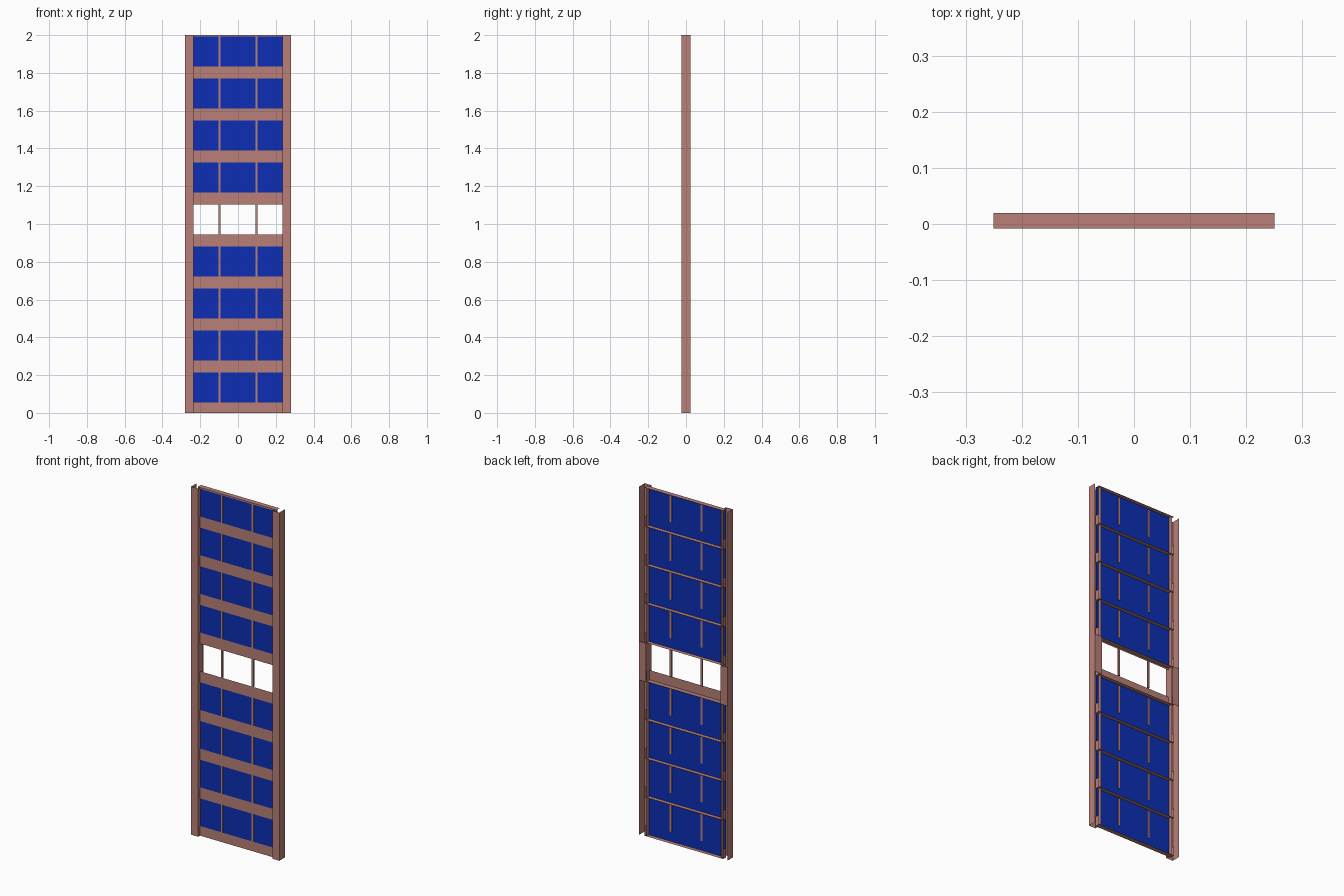
import bpy, bmesh

if "Cube" in bpy.data.objects:
    bpy.data.objects.remove(bpy.data.objects["Cube"])

H = 2.0 / 9            # height of one module
PLINTH = 0.0556        # solid strip at the bottom of each module
LIP = 0.008            # thin strip at the top
Y0, Y1 = -0.008, 0.02  # front and back of the shelf rails
W = 0.25               # half width of the infill
XO, XI, D = 0.28, 0.236, 0.025  # post outer, inner and half depth


def material(name, rgb):
    m = bpy.data.materials.new(name)
    m.diffuse_color = (*rgb, 1)
    m.use_nodes = True
    m.node_tree.nodes["Principled BSDF"].inputs["Base Color"].default_value = m.diffuse_color
    return m


BROWN = material("painted_steel", (0.48, 0.215, 0.185))
BLUE = material("blue_panel", (0.004, 0.028, 0.46))


def sheet(bm, x, y, z):
    """Flat rectangle; the axis given with equal ends is its normal."""
    if x[0] == x[1]:
        p = [(x[0], a, b) for a, b in ((y[0], z[0]), (y[1], z[0]), (y[1], z[1]), (y[0], z[1]))]
    elif y[0] == y[1]:
        p = [(a, y[0], b) for a, b in ((x[0], z[0]), (x[1], z[0]), (x[1], z[1]), (x[0], z[1]))]
    else:
        p = [(a, b, z[0]) for a, b in ((x[0], y[0]), (x[1], y[0]), (x[1], y[1]), (x[0], y[1]))]
    bm.faces.new([bm.verts.new(c) for c in p])


def box(bm, x, y, z):
    for v in x:
        sheet(bm, (v, v), y, z)
    for v in y:
        sheet(bm, x, (v, v), z)
    for v in z:
        sheet(bm, x, y, (v, v))


def finish(bm, name, mat):
    bmesh.ops.remove_doubles(bm, verts=bm.verts, dist=1e-5)
    bmesh.ops.recalc_face_normals(bm, faces=bm.faces)
    me = bpy.data.meshes.new(name)
    bm.to_mesh(me)
    bm.free()
    me.materials.append(mat)
    ob = bpy.data.objects.new(name, me)
    bpy.context.collection.objects.link(ob)


# Side posts: sheet channels open at the back, closed behind the open module
for s, side in ((-1, "left"), (1, "right")):
    bm = bmesh.new()
    sheet(bm, (s * XO, s * XO), (-D, D), (0, 2))
    sheet(bm, (s * XI, s * XO), (-D, -D), (0, 2))
    sheet(bm, (s * XI, s * XI), (-D, Y1), (0, 2))
    finish(bm, side + "_post", BROWN)

    bm = bmesh.new()
    sheet(bm, (s * XI, s * XO), (D, D), (4 * H, 5 * H))
    finish(bm, side + "_post_cover", BROWN)

for k in range(9):
    z = k * H
    # Module frame: plinth, top strip and end tabs
    bm = bmesh.new()
    sheet(bm, (-W, W), (Y0, Y0), (z, z + PLINTH))
    sheet(bm, (-W, W), (Y0, Y0), (z + H - LIP, z + H))
    for x in (-W, W):
        sheet(bm, (x, x), (Y0, Y1), (z, z + PLINTH))
    finish(bm, f"module_frame_{k + 1}", BROWN)

    # Vertical bars across the opening
    for s, side in ((-1, "left"), (1, "right")):
        bm = bmesh.new()
        box(bm, (s * 0.098 - 0.006, s * 0.098 + 0.006), (Y0, 0.0),
            (z + PLINTH, z + H - LIP))
        finish(bm, f"{side}_bar_{k + 1}", BROWN)

    # Blue infill panel, absent in the middle module
    if k != 4:
        bm = bmesh.new()
        sheet(bm, (-W, W), (-0.003, -0.003), (z, z + H))
        finish(bm, f"panel_{k + 1}", BLUE)

# Horizontal rails between modules and at both ends
for k in range(10):
    bm = bmesh.new()
    sheet(bm, (-W, W), (Y0, Y1), (k * H, k * H))
    finish(bm, f"rail_{k + 1}", BROWN)
